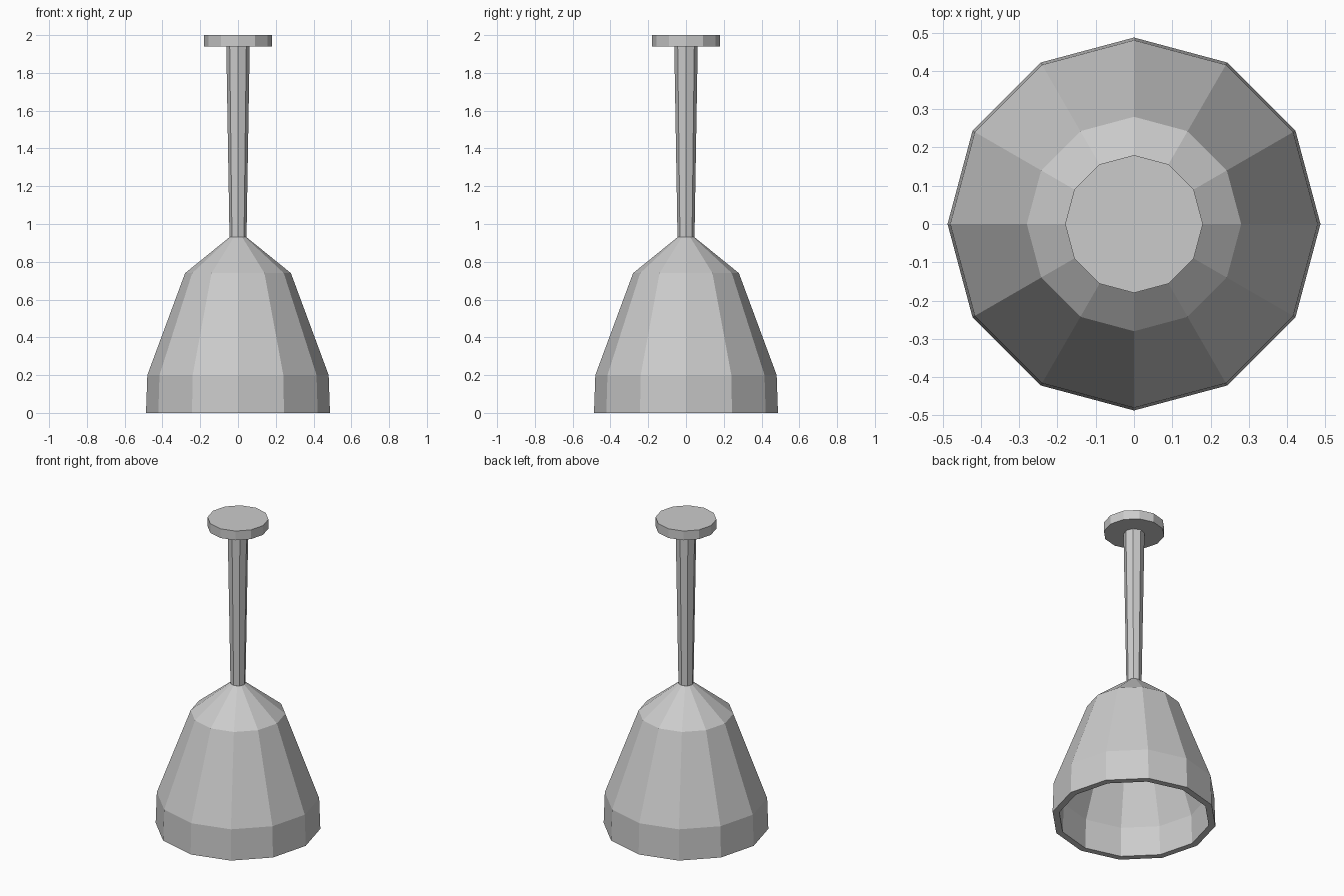
import bpy, bmesh
from math import sin, cos, pi

if "Cube" in bpy.data.objects:
    bpy.data.objects.remove(bpy.data.objects["Cube"])


def lathe(name, profile, sides):
    """Revolve (radius, z) points around z; radius 0 makes a pole, else ends are capped."""
    bm = bmesh.new()
    rings = []
    for r, z in profile:
        rings.append([bm.verts.new((r * cos(2 * pi * i / sides),
                                    r * sin(2 * pi * i / sides), z))
                      for i in range(sides)])
    for a, b in zip(rings, rings[1:]):
        for i in range(sides):
            j = (i + 1) % sides
            bm.faces.new((a[i], a[j], b[j], b[i]))
    bm.faces.new(rings[0][::-1])
    bm.faces.new(rings[-1])
    bmesh.ops.recalc_face_normals(bm, faces=bm.faces)
    mesh = bpy.data.meshes.new(name)
    bm.to_mesh(mesh)
    bm.free()
    obj = bpy.data.objects.new(name, mesh)
    bpy.context.collection.objects.link(obj)
    return obj


# Hollow faceted shade: outside from the top down, then up the inside
lathe("shade", [(0.045, 0.93), (0.28, 0.74), (0.48, 0.20), (0.487, 0.0),
                (0.447, 0.0), (0.44, 0.19), (0.25, 0.71), (0.03, 0.89)], 12)

# Hanging rod, slightly wider at the ceiling
lathe("rod", [(0.045, 0.93), (0.062, 1.94)], 8)

# Ceiling plate
lathe("ceiling_plate", [(0.18, 1.94), (0.18, 2.0)], 12)
